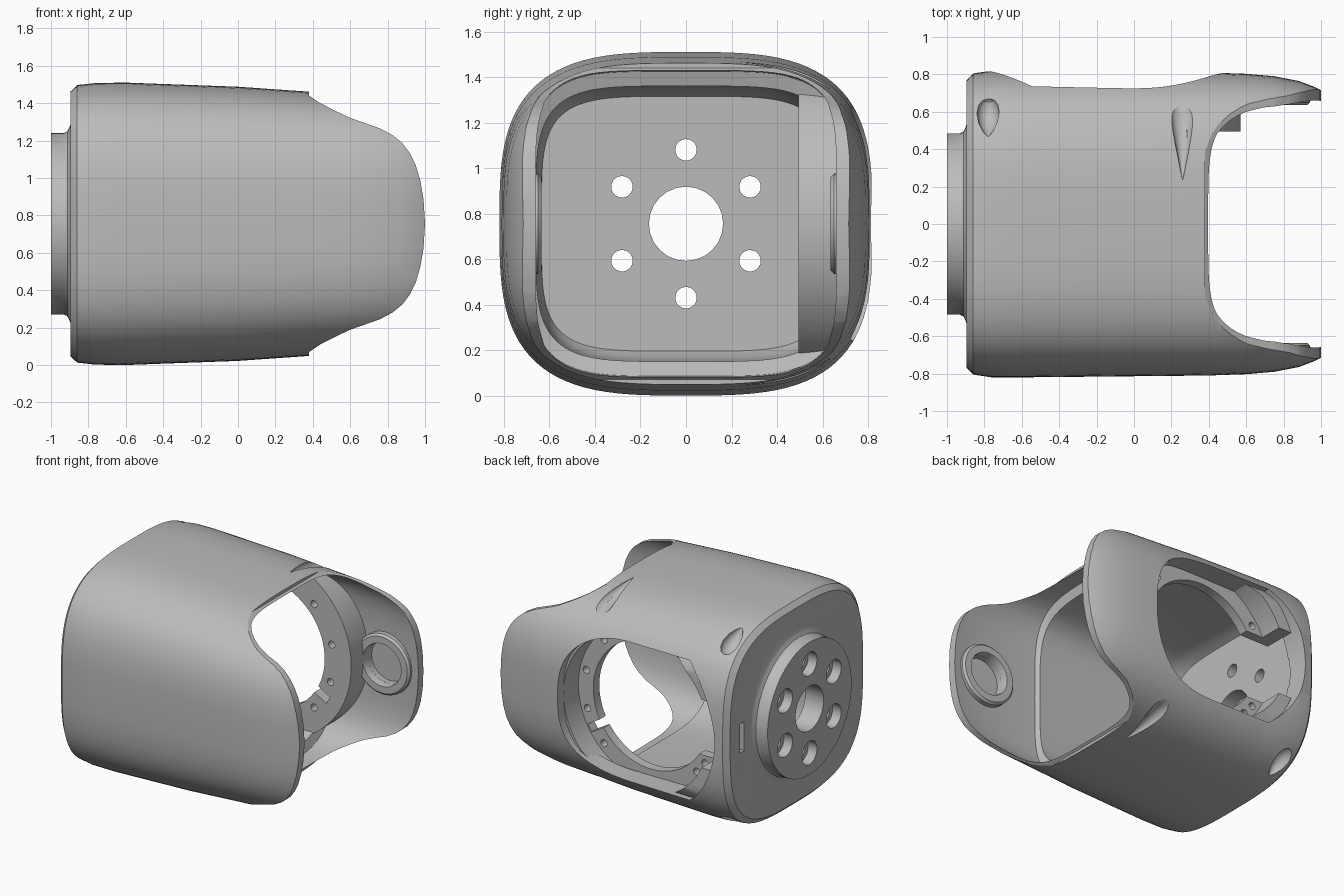
import bpy, bmesh, math
from mathutils import Matrix, Vector

cube = bpy.data.objects.get("Cube")
if cube:
    bpy.data.objects.remove(cube, do_unlink=True)

ZC = 0.755          # height of the housing axis
RING_X = -0.11      # centre of the side window ring

grey = bpy.data.materials.new("satin_grey")
grey.use_nodes = True
grey.diffuse_color = (0.5, 0.5, 0.5, 1)
grey.node_tree.nodes["Principled BSDF"].inputs["Base Color"].default_value = (0.5, 0.5, 0.5, 1)


def finish(name, bm):
    bmesh.ops.recalc_face_normals(bm, faces=bm.faces)
    mesh = bpy.data.meshes.new(name)
    bm.to_mesh(mesh)
    bm.free()
    mesh.materials.append(grey)
    obj = bpy.data.objects.new(name, mesh)
    bpy.context.collection.objects.link(obj)
    return obj


def skin(name, loops, closed=False):
    """Bridge equal point loops; cap the ends or join them up."""
    bm = bmesh.new()
    rings = [[bm.verts.new(p) for p in loop] for loop in loops]
    n = len(rings[0])
    pairs = list(zip(rings, rings[1:])) + ([(rings[-1], rings[0])] if closed else [])
    for a, b in pairs:
        for i in range(n):
            j = (i + 1) % n
            bm.faces.new((a[i], a[j], b[j], b[i]))
    if not closed:
        bm.faces.new(rings[0])
        bm.faces.new(rings[-1])
    return finish(name, bm)


def squircle(a, power):
    """Unit superellipse point at an angle."""
    c, s = math.cos(a), math.sin(a)
    return (math.copysign(abs(c) ** (2 / power), c), math.copysign(abs(s) ** (2 / power), s))


def loft(name, sections, power, scale=1.0, n=96):
    """Superellipse sections (x, half width, half height) along x."""
    unit = [squircle(math.tau * i / n, power) for i in range(n)]
    return skin(name, [[(x, scale * hy * u, ZC + scale * hz * v) for u, v in unit]
                       for x, hy, hz in sections])


def lathe(name, profile, origin, axis, closed=False, n=48):
    """Turn (distance, radius) points around an axis."""
    rot = Vector(axis).to_track_quat('Z', 'Y').to_matrix().to_4x4()
    m = Matrix.Translation(origin) @ rot
    loops = [[m @ Vector((r * math.cos(math.tau * i / n), r * math.sin(math.tau * i / n), t))
              for i in range(n)] for t, r in profile]
    return skin(name, loops, closed)


def rod(name, start, axis, length, radius, n=32):
    return lathe(name, [(0, radius), (length, radius)], start, axis, n=n)


def prism(name, outline, y0, y1):
    return skin(name, [[(x, y, z) for x, z in outline] for y in (y0, y1)])


def box(name, centre, size, tilt=0.0):
    bm = bmesh.new()
    bmesh.ops.create_cube(bm, size=1, matrix=Matrix.Translation(centre)
                          @ Matrix.Rotation(tilt, 4, 'Y') @ Matrix.Diagonal((*size, 1)))
    return finish(name, bm)


def combine(target, tool, operation='DIFFERENCE'):
    """Apply a boolean and discard the tool."""
    tool.hide_render = True
    mod = target.modifiers.new("cut", 'BOOLEAN')
    mod.operation, mod.solver, mod.object = operation, 'EXACT', tool
    bpy.context.view_layer.objects.active = target
    bpy.ops.object.modifier_apply(modifier=mod.name)
    bpy.data.objects.remove(tool, do_unlink=True)


def smooth(obj):
    bpy.ops.object.select_all(action='DESELECT')
    obj.select_set(True)
    bpy.context.view_layer.objects.active = obj
    bpy.ops.object.shade_smooth_by_angle(angle=math.radians(30))


# Housing: tapered rounded-square tube with a turned mounting flange
OUTER = [(-.895, .768, .708), (-.86, .805, .742), (-.76, .82, .753), (-.6, .82, .755),
         (0, .814, .733), (.4, .81, .705), (.6, .803, .695), (.75, .79, .685),
         (.88, .765, .67), (.96, .735, .66), (1.02, .705, .64)]
INNER = [(-.85, .635, .56), (-.80, .645, .585), (-.72, .65, .60), (.26, .66, .605), (.28, .69, .67),
         (.42, .695, .675), (.7, .69, .665), (.88, .675, .65), (1.06, .65, .64)]
housing = loft("housing", OUTER, 3.2)
combine(housing, lathe("flange", [(-1, .485), (-.93, .485), (-.912, .495), (-.902, .515),
                                  (-.885, .56), (-.87, .56)], (0, 0, ZC), (1, 0, 0), n=72), 'UNION')
combine(housing, loft("cavity", INNER, 4.5))

# Fork opening: curved cheeks seen from the side
half = [(.38, .95), (.38, .685), (.44, .645), (.52, .604), (.6, .566), (.68, .538), (.76, .51),
        (.83, .472), (.88, .43), (.92, .376), (.95, .315), (.975, .23), (.992, .13), (1, 0)]
edge = half + [(x, -z) for x, z in reversed(half[:-1])]
outline = [(x, ZC + z) for x, z in edge] + [(1.3, ZC - .95), (1.3, ZC + .95)]
combine(housing, prism("fork_cut", outline, -1.2, 1.2))

# Window in the back wall: full round at one end, shallow arc at the other
window = []
for i in range(41):
    u, v = squircle(math.radians(-90 + 180 * i / 40), 2.6)
    window.append((RING_X + .585 * u, ZC + .51 * v))
for i in range(33):
    a = math.radians(127 + 106 * i / 32)
    window.append((-.16 + .64 * math.cos(a), ZC + .64 * math.sin(a)))
combine(housing, prism("window_cut", window, .5, 1.1))

# Flange bore, counterbored bolt circle and rear slot
combine(housing, rod("bore", (-1.1, 0, ZC), (1, 0, 0), .5, .163, 24))
for i in range(6):
    a = math.tau * i / 6
    hole = [(0, .085), (.17, .085), (.17, .047), (.5, .047)]
    combine(housing, lathe("bolt_hole", hole, (-1.1, .325 * math.sin(a), ZC + .325 * math.cos(a)),
                           (1, 0, 0), n=32))
combine(housing, box("slot", (-.87, .63, ZC), (.2, .05, .21)))

# Teardrop screw pockets on the back corners, above and below
long_drop = [(0, .002), (.1, .021), (.2, .041), (.3, .061), (.36, .072), (.42, .076), (.45, .05), (.46, .01)]
short_drop = [(0, .005), (.03, .028), (.08, .05), (.14, .06), (.19, .052), (.22, .034), (.235, .005)]
for side in (1, -1):
    combine(housing, lathe("long_pocket", long_drop, (.26, .235, ZC + side * .71),
                           (0, 1, -.107 * side), n=24))
    combine(housing, lathe("short_pocket", short_drop, (-.78, .47, ZC + side * .712),
                           (0, .88, -.47 * side), n=24))

# Bearing recesses inside both cheeks
for side in (1, -1):
    combine(housing, rod("recess", (.72, side * .6, ZC), (0, side, 0), .13, .15))
smooth(housing)

# Bearing bosses
for side, label in ((1, "back"), (-1, "front")):
    boss = lathe(label + "_bearing_boss", [(0, .155), (0, .205), (.015, .22), (.075, .22), (.075, .15), (.015, .15)],
                 (.72, side * .635, ZC), (0, side, 0), closed=True)
    smooth(boss)

# Screw ring behind the window, open towards the flange
ring = lathe("window_ring", [(0, .465), (0, .68), (.24, .68), (.24, .585), (.07, .585), (.07, .465)],
             (RING_X, .495, ZC), (0, 1, 0), closed=True, n=80)
combine(ring, loft("ring_limit", OUTER, 3.2, .96), 'INTERSECT')
for deg in (13, 45, 145, 215, 226, 315, 343):
    a = math.radians(deg)
    combine(ring, rod("screw_hole", (RING_X + .535 * math.cos(a), .4, ZC + .535 * math.sin(a)),
                      (0, 1, 0), .3, .026, 20))
combine(ring, box("ring_opening", (-.75, .6, ZC), (.6, .5, .5)))
a = math.radians(-31)
combine(ring, box("ring_gap", (RING_X + .5 * math.cos(a), .52, ZC + .5 * math.sin(a)),
                  (.15, .2, .06), -a))
smooth(ring)
